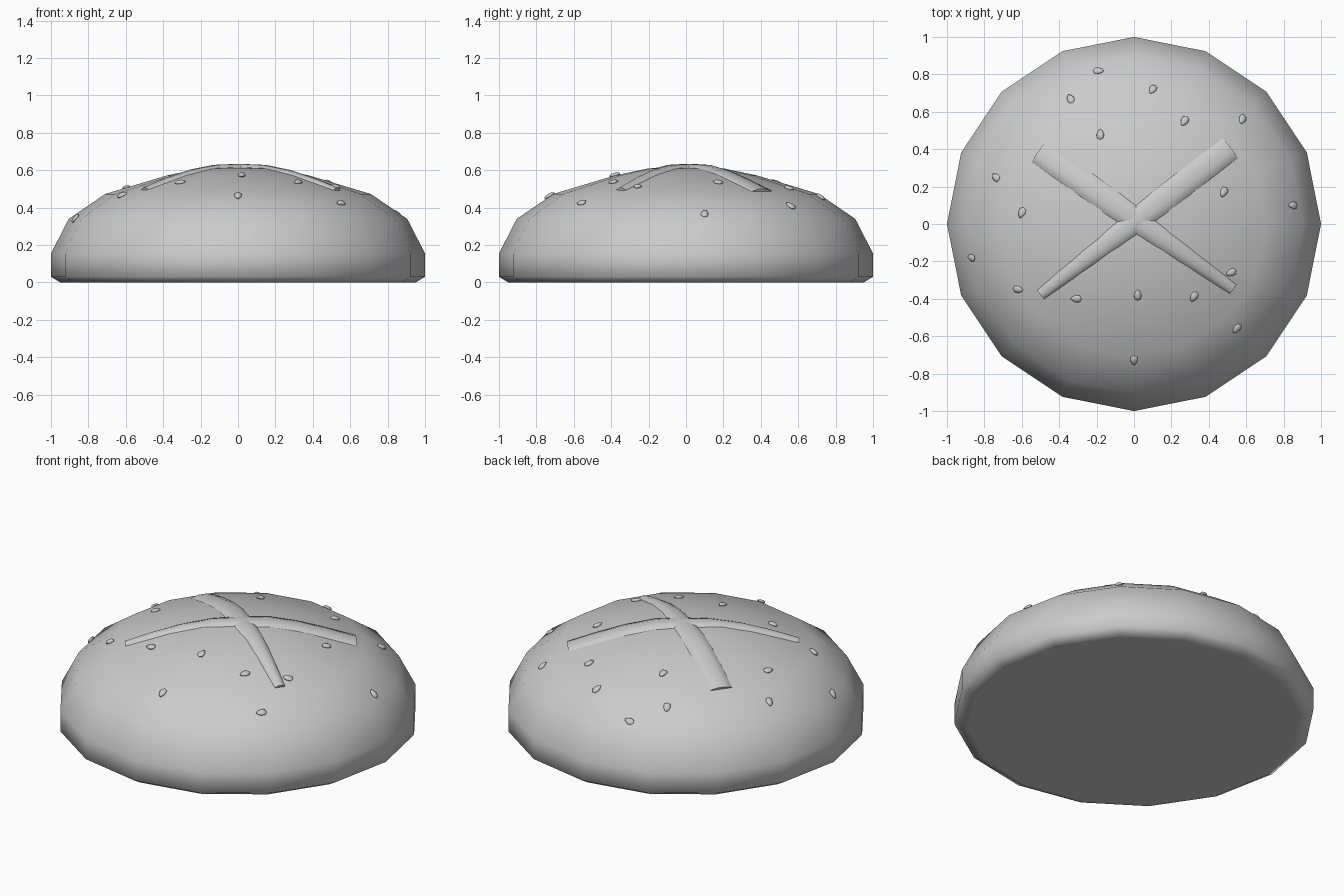
import bpy, bmesh, math
from math import pi, sin, cos, radians
from mathutils import Vector, Matrix

if "Cube" in bpy.data.objects:
    bpy.data.objects.remove(bpy.data.objects["Cube"])

SIDES = 16
# (radius, height) from the middle of the base up to the crown
PROFILE = [(0, 0), (0.92, 0), (0.95, 0), (1, 0.03), (1, 0.155), (0.905, 0.34),
           (0.71, 0.473), (0.38, 0.572), (0.2, 0.61), (0, 0.618)]

gray = bpy.data.materials.new("plain gray")
gray.use_nodes = True
COLOR = (0.6, 0.6, 0.6, 1)
gray.diffuse_color = COLOR
gray.node_tree.nodes["Principled BSDF"].inputs["Base Color"].default_value = COLOR


def finish(bm, name, angle):
    bmesh.ops.recalc_face_normals(bm, faces=bm.faces)
    mesh = bpy.data.meshes.new(name)
    bm.to_mesh(mesh)
    bm.free()
    mesh.materials.append(gray)
    obj = bpy.data.objects.new(name, mesh)
    bpy.context.collection.objects.link(obj)
    bpy.ops.object.select_all(action="DESELECT")
    obj.select_set(True)
    bpy.context.view_layer.objects.active = obj
    bpy.ops.object.shade_smooth_by_angle(angle=radians(angle))
    return obj


def crust_height(x, y):
    """Height of the faceted dome above a point."""
    step = 2 * pi / SIDES
    mid = (math.floor(math.atan2(y, x) / step) + 0.5) * step
    r = (x * cos(mid) + y * sin(mid)) / cos(step / 2)
    for (r0, z0), (r1, z1) in zip(PROFILE[4:], PROFILE[5:]):
        if r1 <= r <= r0:
            return z0 + (z1 - z0) * (r0 - r) / (r0 - r1)
    return PROFILE[-1][1]


def crust_normal(x, y):
    e = 0.04
    dx = crust_height(x + e, y) - crust_height(x - e, y)
    dy = crust_height(x, y + e) - crust_height(x, y - e)
    return Vector((-dx / (2 * e), -dy / (2 * e), 1)).normalized()


# Bun body, a turned profile
bm = bmesh.new()
verts = [bm.verts.new((r, 0, z)) for r, z in PROFILE]
edges = [bm.edges.new(pair) for pair in zip(verts, verts[1:])]
bmesh.ops.spin(bm, geom=verts + edges, cent=(0, 0, 0), axis=(0, 0, 1),
               angle=2 * pi, steps=SIDES)
bmesh.ops.remove_doubles(bm, verts=bm.verts, dist=0.001)
finish(bm, "bun_body", 65)


# Raised strips crossing on the crown, wide at the back and tapering to the front
def crown_strip(name, back, front, steps=8, ring=10):
    bm = bmesh.new()
    back, front = Vector(back), Vector(front)
    along = (front - back).normalized()
    across = Vector((-along.y, along.x, 0))
    rings = []
    for i in range(steps + 1):
        t = i / steps
        p = back.lerp(front, t)
        half = 0.077 - 0.042 * max(0, t - 0.4) / 0.6
        normal = crust_normal(p.x, p.y)
        center = Vector((p.x, p.y, crust_height(p.x, p.y) - 0.012))
        thick = 0.03 if 0 < i < steps else 0.026
        loop = []
        for k in range(ring):
            a = 2 * pi * k / ring
            loop.append(bm.verts.new(center + across * half * cos(a) + normal * thick * sin(a)))
        rings.append(loop)
    for a, b in zip(rings, rings[1:]):
        for k in range(ring):
            n = (k + 1) % ring
            bm.faces.new((a[k], a[n], b[n], b[k]))
    bm.faces.new(rings[0])
    bm.faces.new(rings[-1])
    finish(bm, name, 50)


crown_strip("crown_strip_left", (-0.505, 0.385, 0), (0.525, -0.345, 0))
crown_strip("crown_strip_right", (0.51, 0.405, 0), (-0.495, -0.375, 0))

# Sesame seeds: x, y and the heading of the pointed end
SEEDS = [(-0.19, 0.82, -10), (-0.34, 0.67, 120), (0.1, 0.72, 245), (0.27, 0.55, 240),
         (0.58, 0.56, 240), (-0.18, 0.48, 90), (-0.74, 0.25, 150), (-0.6, 0.06, 250),
         (0.48, 0.17, 240), (0.85, 0.1, 180), (-0.87, -0.18, 180), (-0.62, -0.35, 0),
         (-0.31, -0.4, 180), (0.02, -0.38, 90), (0.32, -0.39, 240), (0.52, -0.26, 200),
         (0.55, -0.56, 230), (0, -0.73, 270)]

for i, (x, y, heading) in enumerate(SEEDS):
    bm = bmesh.new()
    bmesh.ops.create_uvsphere(bm, u_segments=8, v_segments=6, radius=1)
    for v in bm.verts:
        taper = 1 - 0.35 * v.co.x
        v.co = Vector((v.co.x * 0.03, v.co.y * 0.02 * taper, v.co.z * 0.011))
    normal = crust_normal(x, y)
    tip = Vector((cos(radians(heading)), sin(radians(heading)), 0))
    side = normal.cross(tip).normalized()
    frame = Matrix((side.cross(normal), side, normal)).transposed().to_4x4()
    place = Matrix.Translation((x, y, crust_height(x, y) + 0.005))
    bmesh.ops.transform(bm, matrix=place @ frame, verts=bm.verts)
    finish(bm, f"sesame_seed_{i + 1}", 60)
